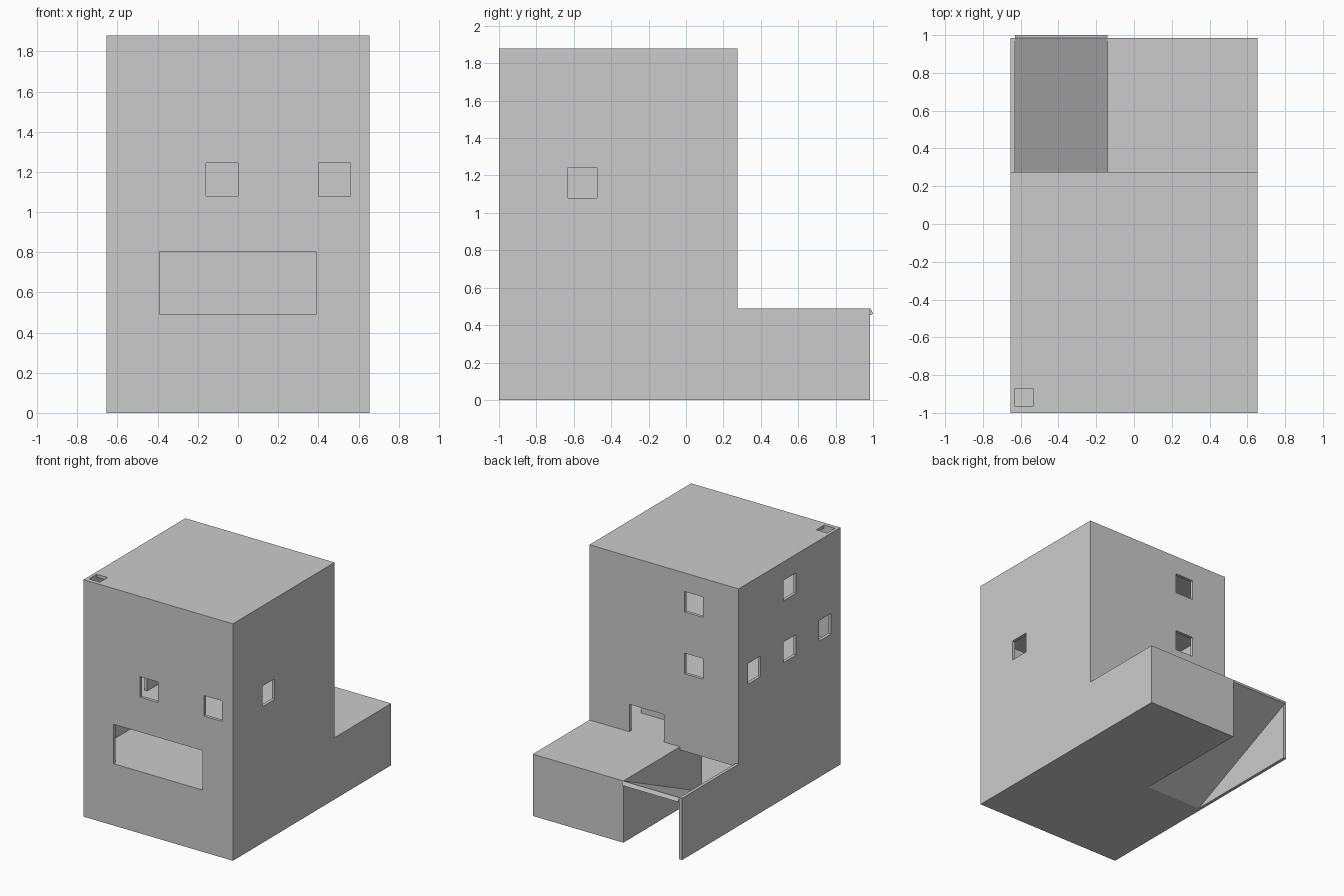
import bpy

if "Cube" in bpy.data.objects:
    bpy.data.objects.remove(bpy.data.objects["Cube"])

WALL = 0.025
SIDE, BACK = 0.655, 0.275
IN = SIDE - WALL            # inner face of the side walls
GF = 0.49                   # first floor level


def extrude_yz(name, profile, x0, x1):
    """Solid made from a y-z outline swept along x."""
    n = len(profile)
    verts = [(x, y, z) for x in (x0, x1) for y, z in profile]
    faces = [tuple(range(n))[::-1], tuple(range(n, 2 * n))]
    faces += [(i, (i + 1) % n, n + (i + 1) % n, n + i) for i in range(n)]
    mesh = bpy.data.meshes.new(name)
    mesh.from_pydata(verts, [], faces)
    # consistent outward normals
    import bmesh
    bm = bmesh.new()
    bm.from_mesh(mesh)
    bmesh.ops.recalc_face_normals(bm, faces=bm.faces)
    bm.to_mesh(mesh)
    bm.free()
    obj = bpy.data.objects.new(name, mesh)
    bpy.context.collection.objects.link(obj)
    return obj


def box(name, x, y, z):
    return extrude_yz(name, [(y[0], z[0]), (y[1], z[0]), (y[1], z[1]), (y[0], z[1])], *x)


# House body: tall block with a low wing behind
house = extrude_yz("house_shell", [(-1, 0), (0.985, 0), (0.985, GF), (BACK, GF),
                                   (BACK, 1.88), (-1, 1.88)], -SIDE, SIDE)

cuts = []
full_x, full_y = (-IN, IN), (-1 + WALL, BACK - WALL)

# Ground floor rooms and the three storeys above
cuts.append((full_x, (-1 + WALL, 0.001), (WALL, GF - WALL)))
cuts.append(((-0.115, IN), (-0.01, 0.96), (WALL, GF - WALL)))
for z0, z1 in ((GF, 0.955), (0.98, 1.445), (1.47, 1.855)):
    cuts.append((full_x, full_y, (z0, z1)))

# Ramp well, open to the sky behind the tall block
cuts.append(((-IN, -0.14), (0, 0.28), (-0.1, GF - WALL)))
cuts.append(((-IN, -0.14), (BACK, 1.1), (-0.1, 0.6)))

# Windows: z ranges of the second and third storeys
Z2, Z3 = (1.08, 1.243), (1.57, 1.732)
front_y, back_y = (-1.1, -0.96), (0.24, 0.35)
left_x, right_x = (-0.75, -0.62), (0.62, 0.75)
for x in ((-0.16, 0.0), (0.40, 0.56)):
    cuts.append((x, front_y, Z2))
for z in (Z2, Z3):
    cuts.append(((-0.34, -0.18), back_y, z))
    cuts.append((left_x, (-0.445, -0.288), z))
for y in ((0.0, 0.158), (-0.885, -0.73)):
    cuts.append((left_x, y, Z2))
cuts.append((right_x, (-0.63, -0.475), Z2))

# Wide front opening, terrace door and roof hatch
cuts.append(((-0.392, 0.388), front_y, (GF, 0.803)))
cuts.append(((0.0, 0.305), back_y, (GF, 0.708)))
cuts.append(((-0.63, -0.535), (-0.967, -0.87), (1.8, 2.0)))

cutters = []
for i, (x, y, z) in enumerate(cuts):
    c = box(f"cutter_{i}", x, y, z)
    c.hide_render = True
    mod = house.modifiers.new(c.name, "BOOLEAN")
    mod.operation, mod.solver, mod.object = "DIFFERENCE", "EXACT", c
    cutters.append(c)

# Bake the cuts and drop the cutters
dg = bpy.context.evaluated_depsgraph_get()
baked = bpy.data.meshes.new_from_object(house.evaluated_get(dg))
house.modifiers.clear()
house.data = baked
for c in cutters:
    bpy.data.objects.remove(c)

# Sloping slab leading down to the ground floor
extrude_yz("ramp", [(0, 0), (1.0, 0.46), (0.986, GF), (0, 0.03)], -IN, -0.14)

# Inner partitions
box("first_floor_partition", (-IN, 0.42), (-0.06, -0.035), (GF, 0.955))
box("second_floor_partition", (-0.325, -0.30), (-0.71, -0.45), (0.98, 1.445))
